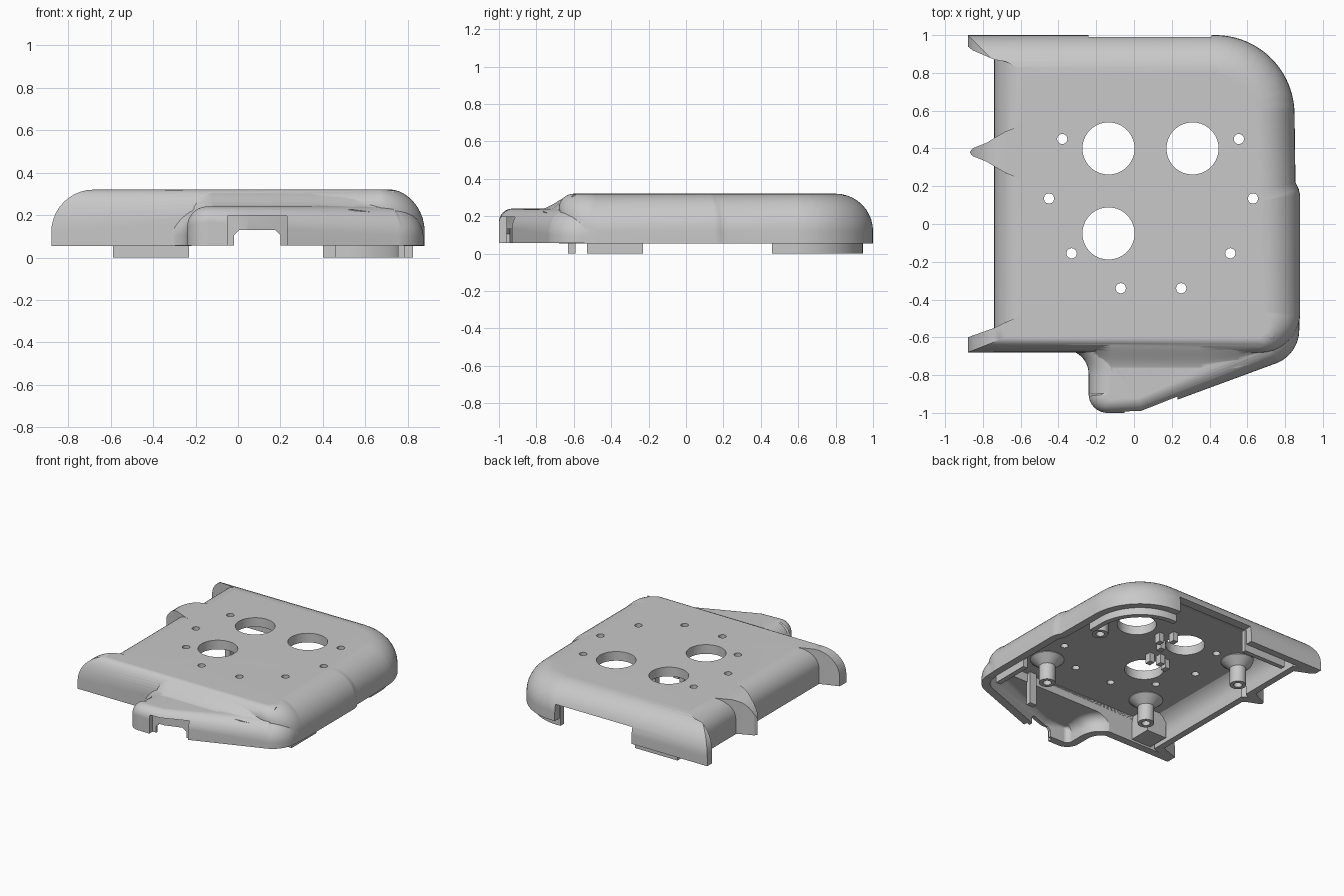
import bpy, bmesh, math
from mathutils import Vector

cube = bpy.data.objects.get("Cube")
if cube:
    bpy.data.objects.remove(cube)

Z0, TOP, WALL = 0.055, 0.32, 0.06

grey = bpy.data.materials.new("plain grey")
grey.use_nodes = True
grey.diffuse_color = (0.58, 0.58, 0.58, 1)
grey.node_tree.nodes["Principled BSDF"].inputs["Base Color"].default_value = (0.58, 0.58, 0.58, 1)


def loft(name, rings):
    """Closed solid through rings with equal point counts."""
    bm = bmesh.new()
    rows = [[bm.verts.new(p) for p in ring] for ring in rings]
    n = len(rows[0])
    for a, b in zip(rows, rows[1:]):
        for i in range(n):
            j = (i + 1) % n
            bm.faces.new((a[i], a[j], b[j], b[i]))
    bm.faces.new(rows[0][::-1])
    bm.faces.new(rows[-1])
    bmesh.ops.triangulate(bm, faces=bm.faces)
    if bm.calc_volume(signed=True) < 0:
        bmesh.ops.reverse_faces(bm, faces=bm.faces)
    mesh = bpy.data.meshes.new(name)
    bm.to_mesh(mesh)
    bm.free()
    mesh.materials.append(grey)
    obj = bpy.data.objects.new(name, mesh)
    bpy.context.collection.objects.link(obj)
    return obj


def prism(name, points, z_low, z_high):
    return loft(name, [[(x, y, z) for x, y in points] for z in (z_low, z_high)])


def box(name, x0, x1, y0, y1, z0, z1):
    return prism(name, [(x0, y0), (x1, y0), (x1, y1), (x0, y1)], z0, z1)


def disc(x, y, r, n=40):
    return [(x + r * math.cos(2 * math.pi * i / n), y + r * math.sin(2 * math.pi * i / n)) for i in range(n)]


def combine(target, tools, operation):
    """Apply boolean tools to the target, then discard them."""
    for tool in tools:
        for solver in ('MANIFOLD', 'EXACT', 'FLOAT'):
            mod = target.modifiers.new("combine", 'BOOLEAN')
            mod.operation, mod.object, mod.solver = operation, tool, solver
            bpy.context.view_layer.update()
            deps = bpy.context.evaluated_depsgraph_get()
            mesh = bpy.data.meshes.new_from_object(target.evaluated_get(deps))
            target.modifiers.clear()
            # A solver that gave up leaves the mesh empty or untouched
            if len(mesh.polygons) not in (0, len(target.data.polygons)):
                target.data = mesh
                break
        bpy.data.objects.remove(tool)


def arc(cx, cy, r, start, end, d0, d1, n=14):
    """Outline points (x, y, fillet) along an arc."""
    pts = []
    for i in range(n + 1):
        f = i / n
        a = math.radians(start + (end - start) * f)
        pts.append((cx + r * math.cos(a), cy + r * math.sin(a), d0 + (d1 - d0) * f))
    return pts


def inset(outline, amounts):
    """Move every edge of an anticlockwise outline inwards by its amount."""
    result, n = [], len(outline)
    for i in range(n):
        prev, here, nxt = (Vector(outline[k % n][:2]) for k in (i - 1, i, i + 1))
        e1, e2 = (here - prev).normalized(), (nxt - here).normalized()
        n1, n2 = Vector((-e1.y, e1.x)), Vector((-e2.y, e2.x))
        d1, d2 = amounts[i - 1], amounts[i]
        cross = n1.x * n2.y - n1.y * n2.x
        if abs(cross) > 0.5:
            move = Vector((d1 * n2.y - d2 * n1.y, d2 * n1.x - d1 * n2.x)) / cross
        else:
            move = (n1 + n2).normalized() * (d1 + d2) / 2
        result.append(here + move)
    return result


def dome(name, outline, z_low, top, steps=10):
    """Upright wall with a rounded upper edge; each edge has its own fillet."""
    fillets = [p[2] for p in outline]
    heights = [max(fillets[i - 1], fillets[i]) for i in range(len(fillets))]
    rings = [[(p[0], p[1], z_low) for p in outline]]
    for s in range(steps + 1):
        a = math.pi / 2 * s / steps
        flat = inset(outline, [d * (1 - math.cos(a)) for d in fillets])
        rings.append([(p.x, p.y, top - h * (1 - math.sin(a))) for p, h in zip(flat, heights)])
    return loft(name, rings)


def shrink(outline):
    pts = inset(outline, [WALL] * len(outline))
    return [(p.x, p.y, max(o[2] - WALL, 0.015)) for p, o in zip(pts, outline)]


def lerp(table, x):
    for (xa, ya), (xb, yb) in zip(table, table[1:]):
        if x <= xb:
            return ya + (yb - ya) * max(0, (x - xa) / (xb - xa))
    return table[-1][1]


def scoop(low, high, grow=0.0):
    """Cutter for the recessed side wall between two flared ribs."""
    xs = [-1.1, -0.88, -0.87, -0.855, -0.82, -0.78, -0.741]
    count = len(xs)
    xs += [-0.74 + 0.15 * (1 - math.cos(math.pi * i / 24)) for i in range(13)]
    rings = []
    for i, x in enumerate(xs):
        u = min((x + 0.74) / 0.15, 1)
        z = -0.2 if i < count else TOP - 0.15 + 0.15 * math.sqrt(max(0, 1 - (1 - u) ** 2))
        y0, y1 = lerp(low, x) - grow, lerp(high, x) + grow
        x, z = x + grow, z - grow
        rings.append([(x, y0, z), (x, y1, z), (x, y1, 0.6), (x, y0, 0.6)])
    return loft("scoop", rings)


# Plan outlines, anticlockwise: x, y, fillet of the following edge
body = [(-0.88, -0.68, 0.08)]
body += arc(0.67, -0.47, 0.21, -90, 0, 0.08, 0.2)
body += [(0.88, 0.15, 0.2), (0.872, 0.185, 0.2), (0.855, 0.22, 0.2)]
body += arc(0.43, 0.58, 0.42, 0, 90, 0.2, 0.2, 24)
body += [(-0.88, 1.0, 0.2)]

lobe = [(-0.6, -0.5, 0.02), (-0.6, -0.665, 0.14)]
lobe += arc(-0.37, -0.795, 0.13, 90, 0, 0.14, 0.13)
lobe += arc(-0.14, -0.9, 0.1, 180, 270, 0.095, 0.07)
lobe += [(0.04, -1.0, 0.09)]
lobe += arc(0.685, -0.56, 0.19, -68, 0, 0.14, 0.15)
lobe += [(0.875, -0.4, 0.02)]

# Outer skin: body with scooped side, stepped front lobe and concave blend
gaps = [([(-0.87, 0.379), (-0.855, 0.40), (-0.78, 0.43), (-0.74, 0.455), (-0.68, 0.49), (-0.58, 0.53)],
         [(-0.88, 0.94), (-0.855, 0.92), (-0.74, 0.87), (-0.68, 0.86), (-0.58, 0.81)]),
        ([(-0.88, -0.60), (-0.74, -0.55), (-0.68, -0.52), (-0.58, -0.48)],
         [(-0.87, 0.381), (-0.855, 0.36), (-0.78, 0.33), (-0.74, 0.305), (-0.68, 0.27), (-0.58, 0.23)])]
shell = dome("cover_shell", body, Z0, TOP)
combine(shell, [scoop(lo, hi) for lo, hi in gaps], 'DIFFERENCE')
combine(shell, [dome("lobe", lobe, Z0 + 0.001, 0.24)], 'UNION')
rings = []
for x, front, foot in [(-0.26, -0.69, 0.11), (-0.19, -0.75, 0.2), (-0.12, -0.79, 0.236),
                       (0.35, -0.79, 0.236), (0.55, -0.76, 0.225), (0.74, -0.7, 0.2)]:
    curve = []
    for i in range(13):
        t = i / 12
        curve.append((front + (-0.59 - front) * t, foot + (0.317 - foot) * t * t * (3 - 2 * t)))
    rings.append([(x, y, z) for y, z in curve + [(-0.59, 0.1), (front, 0.1)]])
combine(shell, [loft("blend", rings)], 'UNION')

# Hollow inside
cavity = dome("cavity", shrink(body), -0.1, TOP - 0.07)
combine(cavity, [scoop(lo, hi, 0.05) for lo, hi in gaps], 'DIFFERENCE')
lobe_cavity = dome("lobe_cavity", shrink(lobe), -0.12, 0.18)
combine(shell, [cavity, lobe_cavity], 'DIFFERENCE')

# Openings: connector recess, cable slot, rear notch, large and small holes
cuts = [prism("recess", [(-0.05, -1.2), (0.23, -1.2), (0.23, -0.9), (0.05, -0.96), (-0.05, -0.96)], -0.1, 0.195),
        loft("slot", [[(x, y, z) for x, z in
                       [(-0.02, -0.1), (0.2, -0.1), (0.2, 0.105), (0.175, 0.13), (0.005, 0.13), (-0.02, 0.105)]]
                      for y in (-1.1, -0.7)]),
        box("rear_notch", -0.24, 0.41, 0.9, 1.2, -0.1, 0.18)]
for x, y in [(-0.135, 0.4), (0.31, 0.4), (-0.135, -0.05)]:
    cuts.append(prism("large_hole", disc(x, y, 0.138, 64), 0.1, 0.5))
for x, y in [(-0.38, 0.45), (0.555, 0.45), (-0.45, 0.135), (0.63, 0.135),
             (-0.33, -0.155), (0.51, -0.155), (-0.07, -0.34), (0.25, -0.34)]:
    cuts.append(prism("small_hole", disc(x, y, 0.027, 24), 0.1, 0.5))
combine(shell, cuts, 'DIFFERENCE')
parts = [shell]

# Screw bosses with conical roots
for i, (x, y, root) in enumerate([(0.48, -0.38, 0.12), (-0.42, -0.37, 0.12),
                                  (-0.57, 0.46, 0.12), (0.635, 0.385, 0.075)]):
    profile = [(root, 0.26), (root, 0.245), (0.058, 0.19), (0.058, 0.06), (0.03, 0.06), (0.03, 0.14)]
    parts.append(loft(f"screw_boss_{i + 1}", [[(px, py, z) for px, py in disc(x, y, r, 28)] for r, z in profile]))

# Locating lips below the rim
outer = [p[:2] for p in arc(0.43, 0.58, 0.365, 0, 90, 0, 0, 20)]
inner = [p[:2] for p in arc(0.43, 0.58, 0.325, 90, 0, 0, 0, 20)]
parts.append(prism("corner_lip", [(0.795, 0.46)] + outer + [(0.4, 0.945), (0.4, 0.905)] + inner + [(0.755, 0.46)],
                   0, 0.17))
parts.append(box("rear_lip", -0.59, -0.23, 0.91, 0.945, 0, 0.17))
parts.append(box("side_lip", 0.785, 0.825, -0.53, -0.23, 0, 0.15))
parts.append(box("front_lip", 0.4, 0.46, -0.63, -0.59, 0, 0.26))

# Internal corner block and board clips
parts.append(box("corner_block", -0.67, -0.5, -0.64, -0.45, 0.07, 0.26))
for i, (x, y) in enumerate([(0.03, 0.47), (0.1, 0.4), (0.03, 0.33), (-0.1, 0.17), (-0.17, 0.14), (-0.03, 0.14)]):
    parts.append(box(f"board_clip_{i + 1}", x - 0.02, x + 0.02, y - 0.025, y + 0.025, 0.18, 0.26))

for obj in parts:
    bpy.ops.object.select_all(action='DESELECT')
    obj.select_set(True)
    bpy.context.view_layer.objects.active = obj
    bpy.ops.object.shade_smooth_by_angle(angle=math.radians(30))
    weighted = obj.modifiers.new("even_shading", 'WEIGHTED_NORMAL')
    weighted.keep_sharp = True
